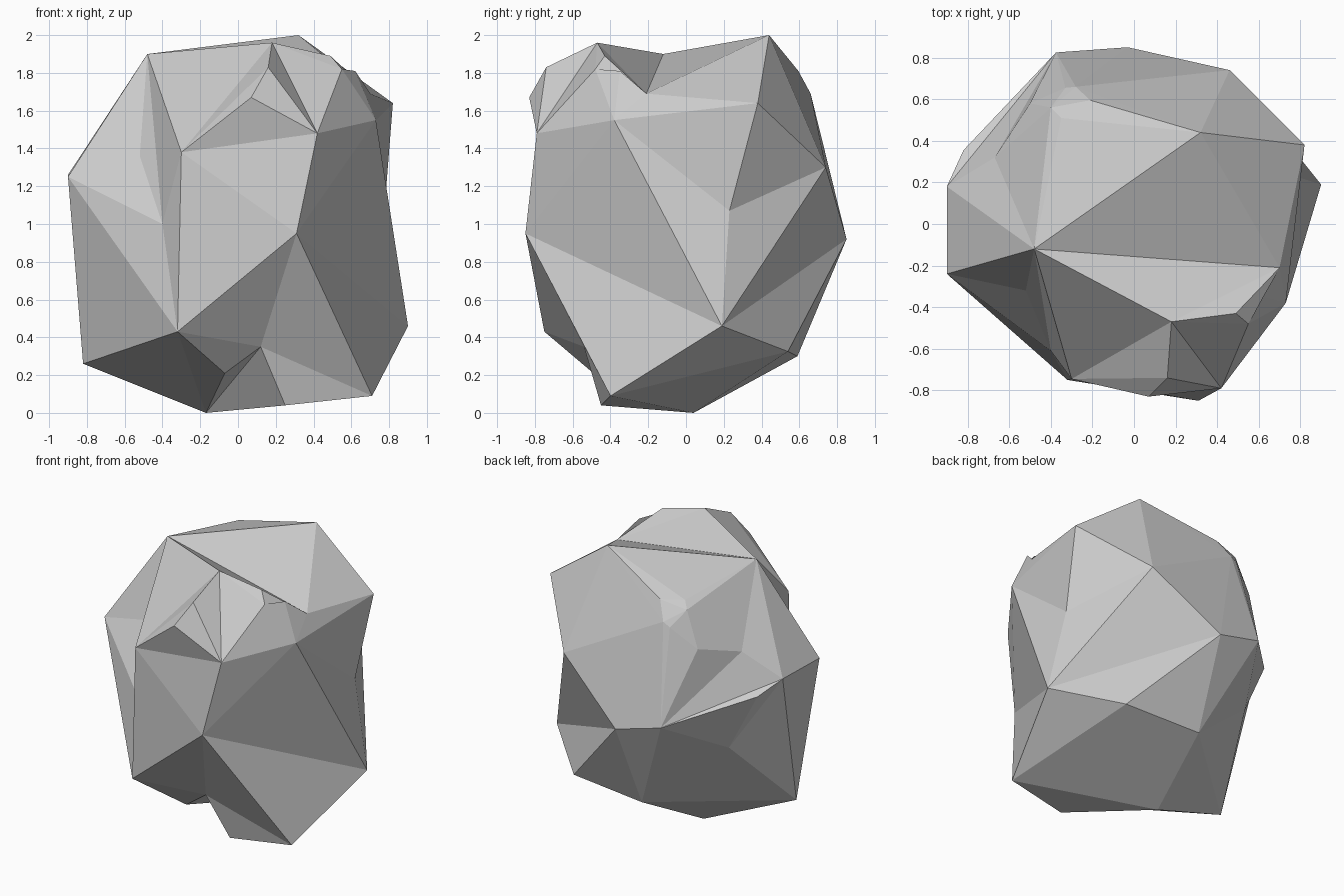
import bpy, bmesh

if "Cube" in bpy.data.objects:
    bpy.data.objects.remove(bpy.data.objects["Cube"])

# Ridge corners of the boulder: crown, front, left, back, base
ridges = {
    "A": (-.48, -.12, 1.90), "B": (.32, .44, 2.0), "C": (.18, -.47, 1.96), "D": (.49, -.43, 1.89),
    "E": (.55, -.48, 1.82), "F": (.62, -.35, 1.81), "G": (.82, .38, 1.64), "H": (.73, -.38, 1.55),
    "I": (.42, -.79, 1.48), "J": (.31, -.85, .95), "K": (-.30, -.745, 1.38), "L": (-.32, -.75, .43),
    "M": (-.90, -.24, 1.25), "M2": (-.90, .18, 1.26), "N": (-.82, -.09, .26), "T": (-.50, .58, 1.52),
    "U": (-.375, .825, 1.01), "V": (-.03, .85, .92), "W": (.46, .74, 1.30), "X": (.90, .19, .46),
    "Y": (.52, .54, .325), "Z": (-.06, .59, .30), "AA": (-.17, .04, 0), "CC": (.71, -.40, .09),
}
back_chip = [(-.21, .595, 1.81), (-.35, .51, 1.81), (-.28, .66, 1.69),
             (-.33, .655, 1.66), (-.39, .60, 1.68), (-.40, .56, 1.77)]

# Dents and bumps: (position while wrapping, final position)
dents = {
    "valley": ((.60, -.05, 2.10), (.70, -.21, 1.69)),
    "cleft": ((-.56, -.57, 1.38), (-.52, -.32, 1.36)),
    "cleft_foot": ((-.44, -.70, 1.00), (-.40, -.61, 1.00)),
    "hollow": ((.85, .32, 1.06), (.775, .23, 1.07)),
    "undercut": ((.16, -.62, .24), (.12, -.54, .35)),
    "undercut_side": ((-.04, -.45, .20), (-.07, -.49, .21)),
    "toe": ((.02, -.38, .17), (-.01, -.31, .02)),
    "toe_right": ((.268, -.392, .13), (.25, -.45, .04)),
    "spur_low": ((-.65, .42, .76), (-.62, .395, .77)),
    "spur_top": ((-.73, .375, 1.46), (-.67, .32, 1.45)),
    "spur": ((-.81, .29, 1.18), (-.82, .355, 1.175)),
    "brow": ((.177, -.62, 1.76), (.16, -.74, 1.83)),
    "brow_left": ((.087, -.71, 1.60), (.07, -.83, 1.67)),
    "brow_low": ((.155, -.718, 1.567), (.14, -.83, 1.64)),
    "brow_right": ((.225, -.71, 1.595), (.21, -.82, 1.66)),
}

# Creases that run along these pairs of corners
creases = [("C", "I"), ("brow_low", "J"), ("H", "J"), ("J", "X"), ("H", "hollow"),
           ("A", "cleft_foot"), ("spur", "spur_low"), ("spur_top", "spur_low"),
           ("spur_low", "T"), ("V", "X"), ("undercut_side", "toe")]

# Wrap a skin round all the corners
bm = bmesh.new()
for co in back_chip:
    bm.verts.new(co)
v = {name: bm.verts.new(co) for name, co in ridges.items()}
v.update({name: bm.verts.new(wrap) for name, (wrap, final) in dents.items()})
bmesh.ops.convex_hull(bm, input=bm.verts[:])


def crease(a, b):
    """Turn the edge between two neighbouring triangles so it joins a and b."""
    for e in bm.edges:
        if len(e.link_faces) == 2:
            corners = {c for f in e.link_faces for c in f.verts}
            if corners - set(e.verts) == {a, b} and not bm.edges.get((a, b)):
                bmesh.utils.edge_rotate(e, True)
                return


# Set the creases, then press the dents in
for a, b in creases:
    crease(v[a], v[b])
for name, (wrap, final) in dents.items():
    v[name].co = final
bmesh.ops.delete(bm, geom=[p for p in bm.verts if not p.link_faces], context='VERTS')
bmesh.ops.recalc_face_normals(bm, faces=bm.faces[:])

mesh = bpy.data.meshes.new("boulder")
bm.to_mesh(mesh)
bm.free()
boulder = bpy.data.objects.new("boulder", mesh)
bpy.context.collection.objects.link(boulder)
